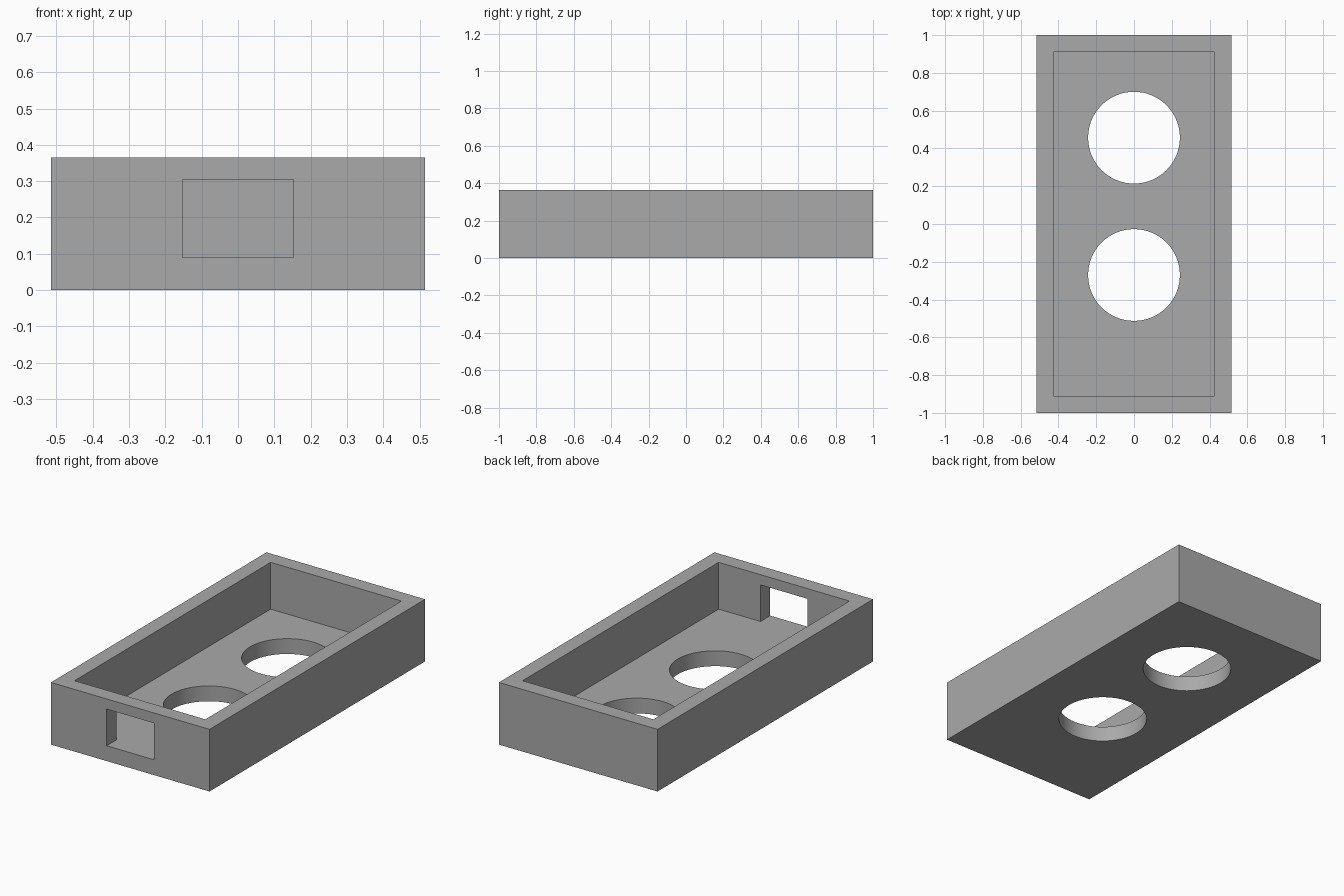
import bpy
from mathutils import Vector

cube = bpy.data.objects.get("Cube")
if cube:
    bpy.data.objects.remove(cube, do_unlink=True)

WIDTH, LENGTH, HEIGHT = 1.03, 2.0, 0.365
WALL = 0.09
HOLE_RADIUS = 0.243
HOLE_CENTRES = (0.457, -0.27)

grey = bpy.data.materials.new("plain_grey")
grey.use_nodes = True
colour = (0.4, 0.4, 0.4, 1)
grey.diffuse_color = colour
grey.node_tree.nodes["Principled BSDF"].inputs["Base Color"].default_value = colour


def box(name, low, high):
    """Add a box spanning two opposite corners."""
    low, high = Vector(low), Vector(high)
    bpy.ops.mesh.primitive_cube_add(size=1, location=(low + high) / 2)
    obj = bpy.context.object
    obj.name = name
    obj.scale = high - low
    bpy.ops.object.transform_apply(location=True, rotation=False, scale=True)
    obj.data.materials.append(grey)
    return obj


def cut(target, cutter):
    """Subtract the cutter from the target, then discard it."""
    mod = target.modifiers.new(cutter.name, 'BOOLEAN')
    mod.operation = 'DIFFERENCE'
    mod.solver = 'EXACT'
    mod.object = cutter
    bpy.context.view_layer.objects.active = target
    bpy.ops.object.modifier_apply(modifier=mod.name)
    bpy.data.objects.remove(cutter, do_unlink=True)


# Solid outer block
x, y = WIDTH / 2, LENGTH / 2
tray = box("open_tray", (-x, -y, 0), (x, y, HEIGHT))

# Open cavity above the floor
cut(tray, box("cavity_cutter", (WALL - x, WALL - y, WALL), (x - WALL, y - WALL, 1)))

# Front window, flush with the floor
cut(tray, box("window_cutter", (-0.153, -y - WALL, WALL), (0.153, -y + 2 * WALL, 0.305)))

# Two round holes through the floor
for centre in HOLE_CENTRES:
    bpy.ops.mesh.primitive_cylinder_add(
        vertices=64, radius=HOLE_RADIUS, depth=4 * WALL, location=(0, centre, 0))
    hole = bpy.context.object
    hole.name = "hole_cutter"
    hole.data.materials.append(grey)
    cut(tray, hole)

# Smooth hole walls with crisp edges
bpy.ops.object.select_all(action='DESELECT')
tray.select_set(True)
bpy.context.view_layer.objects.active = tray
bpy.ops.object.shade_smooth_by_angle()
